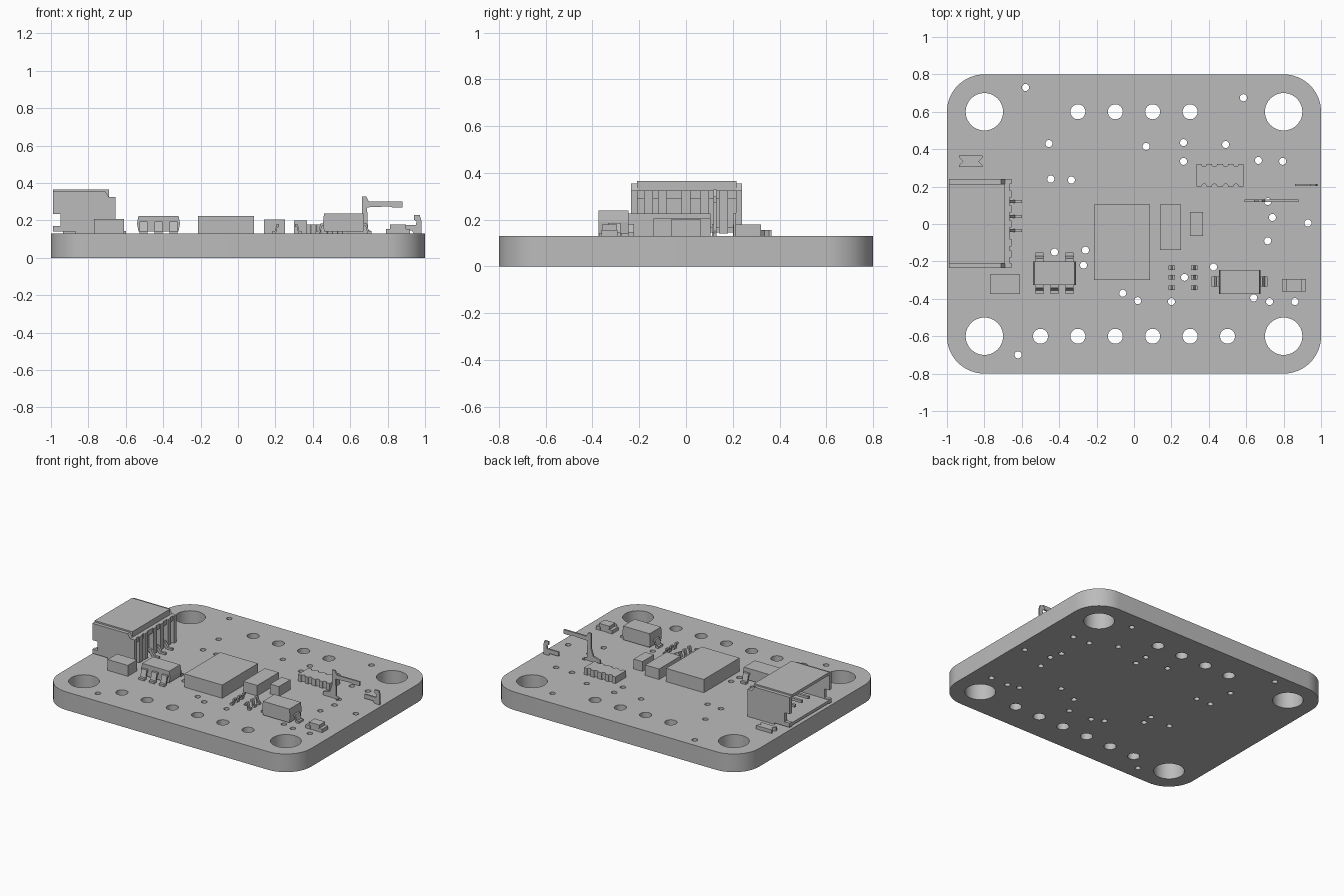
import bpy, bmesh, math
from mathutils import Vector

cube = bpy.data.objects.get("Cube")
if cube:
    bpy.data.objects.remove(cube, do_unlink=True)

grey = bpy.data.materials.new("plain grey")
grey.use_nodes = True
grey.diffuse_color = (0.5, 0.5, 0.5, 1)
grey.node_tree.nodes["Principled BSDF"].inputs["Base Color"].default_value = (0.5, 0.5, 0.5, 1)

BOARD_TOP = 0.13


def finish(name, bm):
    """Turn a bmesh into a named grey object."""
    bmesh.ops.recalc_face_normals(bm, faces=bm.faces[:])
    mesh = bpy.data.meshes.new(name)
    bm.to_mesh(mesh)
    bm.free()
    mesh.materials.append(grey)
    obj = bpy.data.objects.new(name, mesh)
    bpy.context.collection.objects.link(obj)
    return obj


def add_prism(bm, points, axis, low, high):
    """Extrude a flat outline along x, y or z; outline is in the other two axes."""
    def place(p, t):
        co = list(p)
        co.insert("xyz".index(axis), t)
        return Vector(co)
    face = bm.faces.new([bm.verts.new(place(p, low)) for p in points])
    geom = bmesh.ops.extrude_face_region(bm, geom=[face])["geom"]
    shift = place((0, 0), high - low)
    bmesh.ops.translate(bm, vec=shift, verts=[v for v in geom if isinstance(v, bmesh.types.BMVert)])


def add_box(bm, x, y, z):
    add_prism(bm, [(x[0], y[0]), (x[1], y[0]), (x[1], y[1]), (x[0], y[1])], "z", *z)


def boxes(name, *specs):
    bm = bmesh.new()
    for spec in specs:
        add_box(bm, *spec)
    return finish(name, bm)


def prism(name, points, axis, low, high):
    bm = bmesh.new()
    add_prism(bm, points, axis, low, high)
    return finish(name, bm)


def arc(cx, cy, r, start=0, sweep=360, steps=32):
    n = steps if sweep == 360 else steps + 1
    angles = [math.radians(start + sweep * i / steps) for i in range(n)]
    return [(cx + r * math.cos(a), cy + r * math.sin(a)) for a in angles]


def gull_lead(bm, inner, outer, centre, width, top, along):
    """Bent lead: horizontal shoulder, sloped drop, flat foot."""
    d, t = outer - inner, 0.014
    z = BOARD_TOP
    points = [(inner, top), (inner + d * 0.4, top), (inner + d * 0.65, z + t), (outer, z + t),
              (outer, z), (inner + d * 0.5, z), (inner + d * 0.25, top - t), (inner, top - t)]
    add_prism(bm, points, along, centre - width / 2, centre + width / 2)


# Board with rounded corners, mounting holes, header holes and vias
outline = []
for cx, cy, start in ((0.8, 0.6, 0), (-0.8, 0.6, 90), (-0.8, -0.6, 180), (0.8, -0.6, 270)):
    outline += arc(cx, cy, 0.2, start, 90, 16)
loops = [outline]
loops += [arc(x, y, 0.1, steps=48) for x in (-0.8, 0.8) for y in (-0.6, 0.6)]
loops += [arc(i / 10, 0.6, 0.04) for i in range(-3, 4, 2)]
loops += [arc(i / 10, -0.6, 0.04) for i in range(-5, 6, 2)]
vias = [(-.58, .73), (.585, .675), (-.455, .43), (.065, .415), (.265, .435), (.49, .425), (.265, .335),
        (.665, .34), (.795, .335), (-.445, .24), (-.335, .235), (.715, .12), (.74, .035), (.93, .005),
        (.715, -.09), (-.425, -.15), (-.26, -.14), (-.27, -.22), (.425, -.23), (.27, -.285), (-.06, -.37),
        (.02, -.41), (.2, -.415), (.64, -.395), (.725, -.415), (.86, -.415), (-.62, -.7)]
loops += [arc(x, y, 0.019, steps=20) for x, y in vias]
curve = bpy.data.curves.new("board_outline", "CURVE")
curve.dimensions, curve.fill_mode, curve.extrude = "2D", "BOTH", BOARD_TOP / 2
for points in loops:
    spline = curve.splines.new("POLY")
    spline.points.add(len(points) - 1)
    for target, (x, y) in zip(spline.points, points):
        target.co = (x, y, 0, 1)
    spline.use_cyclic_u = True
helper = bpy.data.objects.new("board_outline", curve)
bpy.context.collection.objects.link(helper)
bpy.context.view_layer.update()
flat = bpy.data.meshes.new_from_object(helper.evaluated_get(bpy.context.evaluated_depsgraph_get()))
bpy.data.objects.remove(helper, do_unlink=True)
bm = bmesh.new()
bm.from_mesh(flat)
bmesh.ops.remove_doubles(bm, verts=bm.verts[:], dist=0.0001)
bmesh.ops.translate(bm, vec=(0, 0, BOARD_TOP / 2), verts=bm.verts[:])
board = finish("circuit_board", bm)
bpy.context.view_layer.objects.active = board
board.select_set(True)
bpy.ops.object.shade_smooth_by_angle(angle=math.radians(35))

# Socket connector: hollow shell open towards -x
boxes("connector_shell",
      ((-0.99, -0.69), (-0.21, 0.215), (0.345, 0.365)),
      ((-0.99, -0.7), (-0.21, 0.215), (0.145, 0.165)),
      ((-0.76, -0.69), (-0.21, 0.215), (0.165, 0.345)))
side = [(-0.99, 0.14), (-0.87, 0.14), (-0.87, 0.13), (-0.655, 0.13), (-0.655, 0.325), (-0.69, 0.325),
        (-0.71, 0.355), (-0.99, 0.355), (-0.99, 0.235), (-0.95, 0.235), (-0.95, 0.17), (-0.99, 0.17)]
prism("connector_side_left", side, "y", 0.213, 0.24)
prism("connector_side_right", side, "y", -0.235, -0.208)

# Ribs and solder leads at the rear of the connector
boxes("connector_rear_ribs",
      *[((-0.69, -0.655), (y - 0.019, y + 0.019), (0.14, 0.325)) for y in (-0.16, -0.1, 0, 0.08, 0.16)],
      ((-0.69, -0.665), (-0.21, 0.215), (0.29, 0.325)))
bm = bmesh.new()
for y in (-0.035, 0.04, 0.12):
    gull_lead(bm, -0.7, -0.6, y, 0.018, 0.18, "y")
    add_box(bm, (-0.95, -0.74), (y - 0.009, y + 0.009), (0.23, 0.248))
finish("connector_leads", bm)

# Plain rectangular components
boxes("main_chip", ((-0.215, 0.085), (-0.3, 0.105), (BOARD_TOP, 0.225)))
boxes("large_capacitor", ((0.14, 0.25), (-0.14, 0.105), (BOARD_TOP, 0.205)))
boxes("small_capacitor", ((0.3, 0.37), (-0.065, 0.065), (BOARD_TOP, 0.2)))
boxes("corner_capacitor", ((-0.77, -0.61), (-0.375, -0.27), (BOARD_TOP, 0.208)))


def moulded_body(name, x, y, z, taper):
    """Moulded package that narrows towards top and bottom."""
    mid = (z[0] + z[1]) / 2
    points = [(x[0] + taper, z[0]), (x[1] - taper, z[0]), (x[1], mid),
              (x[1] - taper, z[1]), (x[0] + taper, z[1]), (x[0], mid)]
    prism(name, points, "y", *y)


# Voltage regulator with five bent leads
moulded_body("regulator_body", (-0.54, -0.31), (-0.325, -0.2), (0.142, 0.225), 0.008)
bm = bmesh.new()
for x in (-0.505, -0.425, -0.345):
    gull_lead(bm, -0.32, -0.373, x, 0.042, 0.195, "x")
for x in (-0.505, -0.345):
    gull_lead(bm, -0.205, -0.153, x, 0.042, 0.195, "x")
finish("regulator_leads", bm)

# Two rows of fine leads
bm = bmesh.new()
for y in (-0.235, -0.285, -0.34):
    gull_lead(bm, 0.22, 0.185, y, 0.024, 0.18, "y")
    gull_lead(bm, 0.305, 0.34, y, 0.024, 0.18, "y")
finish("fine_leads", bm)

# Diode
moulded_body("diode_body", (0.455, 0.675), (-0.375, -0.245), (0.14, 0.238), 0.005)
bm = bmesh.new()
gull_lead(bm, 0.46, 0.415, -0.307, 0.052, 0.185, "y")
gull_lead(bm, 0.67, 0.715, -0.307, 0.052, 0.185, "y")
finish("diode_leads", bm)

# Indicator lamp with end caps
boxes("lamp_caps", *[(x, (-0.362, -0.293), (BOARD_TOP, 0.155)) for x in ((0.79, 0.825), (0.885, 0.92))])
boxes("lamp_body", ((0.813, 0.897), (-0.36, -0.295), (BOARD_TOP, 0.178)))

# Resistor array with rounded notches on both long sides
notches = (0.375, 0.43, 0.49, 0.545)
outline = [(0.335, 0.2)]
for x in notches:
    outline += arc(x, 0.2, 0.014, 180, -180, 8)
outline += [(0.585, 0.2), (0.585, 0.32)]
for x in reversed(notches):
    outline += arc(x, 0.32, 0.014, 0, -180, 8)
outline += [(0.335, 0.32)]
prism("resistor_array", outline, "z", BOARD_TOP, 0.178)

# Small part notched at both ends
prism("notched_part", [(-0.935, 0.305), (-0.81, 0.305), (-0.81, 0.315), (-0.83, 0.335), (-0.81, 0.355), (-0.81, 0.365),
                       (-0.935, 0.365), (-0.935, 0.355), (-0.915, 0.335), (-0.935, 0.315)], "z", BOARD_TOP, 0.155)

# Thin bent contact plates
prism("hook_plate", [(0.59, 0.13), (0.715, 0.13), (0.715, 0.142), (0.695, 0.15), (0.69, 0.27), (0.81, 0.275),
                     (0.825, 0.27), (0.88, 0.27), (0.88, 0.3), (0.7, 0.3), (0.685, 0.328), (0.662, 0.328),
                     (0.662, 0.22), (0.645, 0.17), (0.59, 0.155)], "y", 0.118, 0.13)
prism("clip_plate", [(0.86, 0.145), (0.93, 0.145), (0.94, 0.13), (0.98, 0.13), (0.98, 0.2), (0.972, 0.228),
                     (0.94, 0.228), (0.94, 0.205), (0.955, 0.195), (0.95, 0.175), (0.86, 0.175)], "y", 0.203, 0.214)
